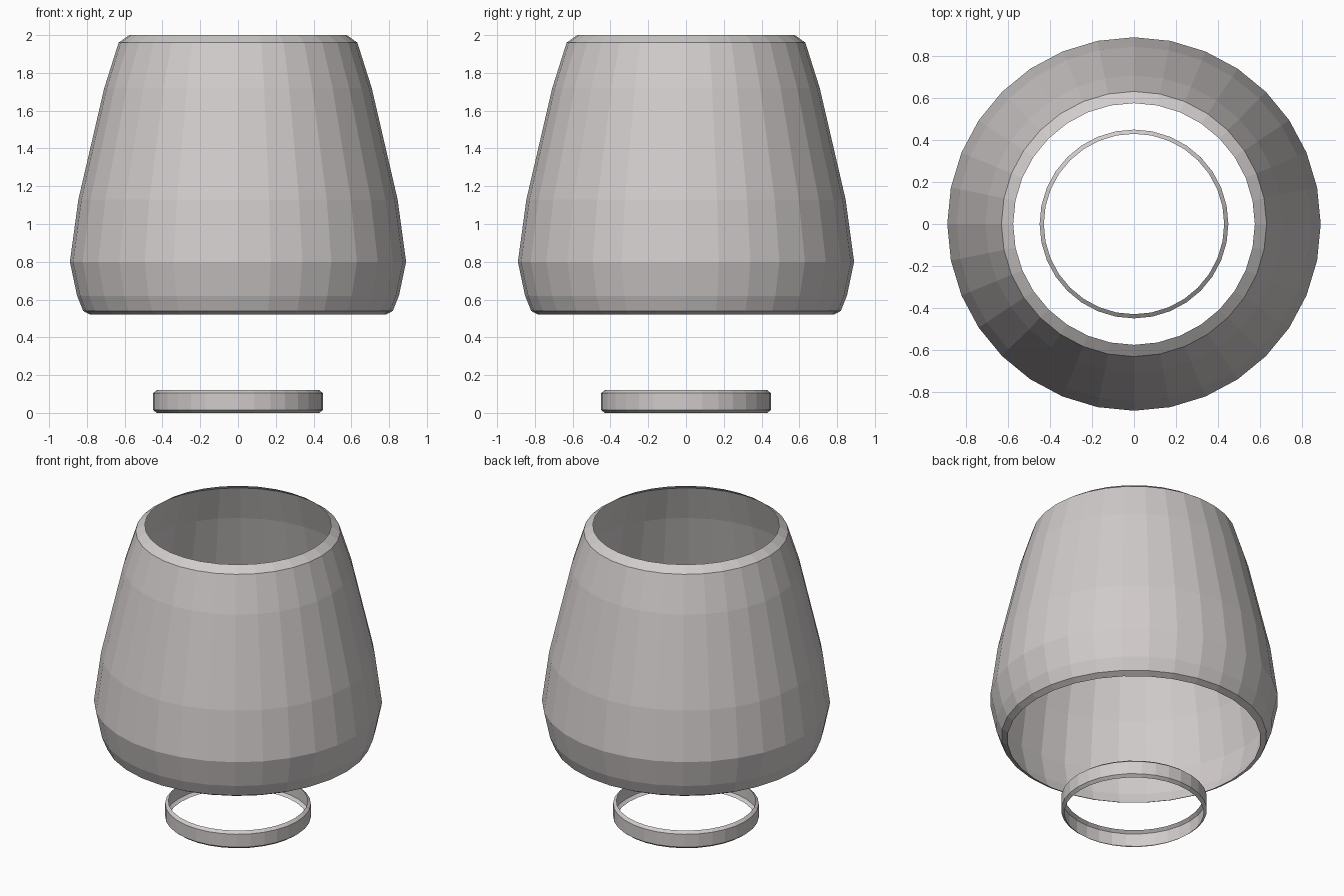
import bpy, bmesh, math

if "Cube" in bpy.data.objects:
    bpy.data.objects.remove(bpy.data.objects["Cube"])

SIDES = 32

# One warm pale grey for everything
grey = bpy.data.materials.new("warm pale grey")
grey.diffuse_color = (0.64, 0.60, 0.60, 1)
grey.use_nodes = True
grey.node_tree.nodes["Principled BSDF"].inputs["Base Color"].default_value = grey.diffuse_color


def revolve(name, profile):
    """Open flat-faced shell of revolution from (radius, height) points."""
    bm = bmesh.new()
    rings = []
    for r, z in profile:
        rings.append([bm.verts.new((r * math.cos(2 * math.pi * i / SIDES),
                                    r * math.sin(2 * math.pi * i / SIDES), z))
                      for i in range(SIDES)])
    for lower, upper in zip(rings, rings[1:]):
        for i in range(SIDES):
            j = (i + 1) % SIDES
            bm.faces.new((lower[i], lower[j], upper[j], upper[i]))
    mesh = bpy.data.meshes.new(name)
    bm.to_mesh(mesh)
    bm.free()
    mesh.materials.append(grey)
    obj = bpy.data.objects.new(name, mesh)
    bpy.context.collection.objects.link(obj)
    return obj


# Tapered shade, open at both ends, with turned-in rims
revolve("shade", [(0.782, 0.52), (0.82, 0.54), (0.852, 0.62), (0.89, 0.80),
                  (0.845, 1.13), (0.708, 1.72), (0.632, 1.96), (0.576, 2.0)])

# Small open ring below with chamfered edges
revolve("base_ring", [(0.43, 0.0), (0.45, 0.016), (0.45, 0.104), (0.43, 0.12)])
